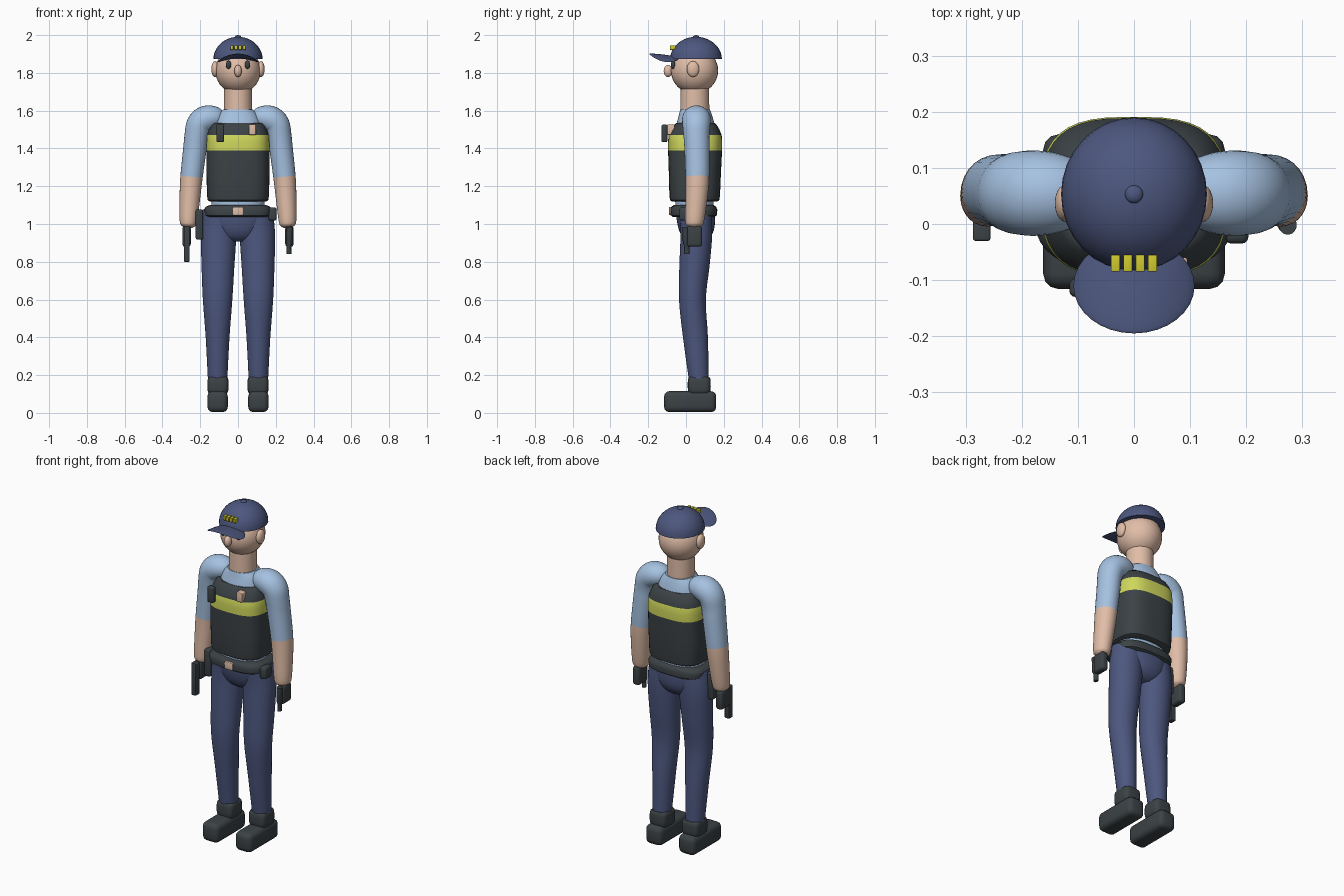
import bpy, bmesh, math
from mathutils import Vector

cube = bpy.data.objects.get("Cube")
if cube:
    bpy.data.objects.remove(cube, do_unlink=True)


def material(name, rgb):
    col = [(c / 255) ** 2.2 for c in rgb] + [1]
    m = bpy.data.materials.new(name)
    m.use_nodes = True
    m.diffuse_color = col
    m.node_tree.nodes["Principled BSDF"].inputs["Base Color"].default_value = col
    return m


SKIN = material("skin", (224, 188, 166))
SHIRT = material("shirt_blue", (164, 192, 224))
NAVY = material("navy_cloth", (78, 88, 126))
DARK = material("dark_gear", (62, 68, 71))
YELLOW = material("reflective_yellow", (206, 214, 92))
GOLD = material("gold_trim", (206, 200, 50))


def finish(name, bm, mats, rule=None, angle=40):
    """Turn a bmesh into a smooth object; rule picks a material from a face centre."""
    bmesh.ops.recalc_face_normals(bm, faces=bm.faces)
    for f in bm.faces:
        f.material_index = rule(f.calc_center_median()) if rule else 0
    me = bpy.data.meshes.new(name)
    bm.to_mesh(me)
    bm.free()
    for m in mats:
        me.materials.append(m)
    ob = bpy.data.objects.new(name, me)
    bpy.context.collection.objects.link(ob)
    bpy.ops.object.select_all(action='DESELECT')
    ob.select_set(True)
    bpy.context.view_layer.objects.active = ob
    bpy.ops.object.shade_smooth_by_angle(angle=math.radians(angle))
    return ob


def skin_rings(rings):
    bm = bmesh.new()
    loops = [[bm.verts.new(p) for p in ring] for ring in rings]
    n = len(loops[0])
    for a, b in zip(loops, loops[1:]):
        for i in range(n):
            j = (i + 1) % n
            bm.faces.new((a[i], a[j], b[j], b[i]))
    bm.faces.new(loops[0])
    bm.faces.new(loops[-1])
    return bm


def smooth_rows(rows, steps=4):
    """Catmull-Rom pass through the section rows."""
    pts = [rows[0]] + list(rows) + [rows[-1]]
    out = []
    for a, b, c, d in zip(pts, pts[1:], pts[2:], pts[3:]):
        for k in range(steps):
            t = k / steps
            out.append([0.5 * (2 * q + (r - p) * t + (2 * p - 5 * q + 4 * r - s) * t * t
                               + (3 * q - p - 3 * r + s) * t ** 3)
                        for p, q, r, s in zip(a, b, c, d)])
    return out + [list(rows[-1])]


def loft(name, rows, mats, power=2.0, rule=None, n=40, angle=40):
    """Stack of horizontal rounded sections: z, centre x, centre y, half x, half y."""
    def rnd(v):
        return math.copysign(abs(v) ** (2 / power), v)
    turn = [2 * math.pi * i / n for i in range(n)]
    rings = [[(cx + hx * rnd(math.cos(a)), cy + hy * rnd(math.sin(a)), z) for a in turn]
             for z, cx, cy, hx, hy in rows]
    return finish(name, skin_rings(rings), mats, rule, angle)


def ball(name, loc, radii, mat, cut=False, bend=None):
    bm = bmesh.new()
    bmesh.ops.create_uvsphere(bm, u_segments=32, v_segments=20, radius=1)
    if cut:
        geom = bm.verts[:] + bm.edges[:] + bm.faces[:]
        bmesh.ops.bisect_plane(bm, geom=geom, plane_co=(0, 0, 0), plane_no=(0, 0, -1),
                               clear_outer=True)
        bmesh.ops.holes_fill(bm, edges=[e for e in bm.edges if e.is_boundary])
    for v in bm.verts:
        v.co = Vector(loc) + Vector([c * r for c, r in zip(v.co, radii)])
        if bend:
            v.co.z += bend(v.co)
    return finish(name, bm, [mat])


def block(name, lo, hi, mat, bevel=0.005):
    bm = bmesh.new()
    bmesh.ops.create_cube(bm, size=1)
    for v in bm.verts:
        v.co = [(a + b) / 2 + c * (b - a) for a, b, c in zip(lo, hi, v.co)]
    if bevel:
        bmesh.ops.bevel(bm, geom=bm.edges[:], offset=bevel, segments=3, profile=0.5,
                        affect='EDGES')
    return finish(name, bm, [mat])


def arm(name, side):
    """Bent tube: x, z, y, radius."""
    path = smooth_rows([
        (.085, 1.545, .055, .025), (.1, 1.553, .055, .052), (.135, 1.56, .055, .066),
        (.175, 1.553, .055, .071), (.205, 1.525, .055, .069), (.219, 1.47, .055, .064),
        (.228, 1.4, .058, .062), (.246, 1.25, .06, .059), (.254, 1.15, .056, .055),
        (.262, 1.02, .046, .047), (.264, .99, .044, .036), (.265, .976, .043, .008)])
    rings = []
    for i, (x, z, y, r) in enumerate(path):
        a, b = path[max(i - 1, 0)], path[min(i + 1, len(path) - 1)]
        t = Vector((b[0] - a[0], 0, b[1] - a[1])).normalized()
        across = Vector((-t.z, 0, t.x))
        ring = []
        for k in range(28):
            w = 2 * math.pi * k / 28
            p = Vector((x, y, z)) + across * r * math.cos(w)
            p.y += 1.07 * r * math.sin(w)
            p.x *= side
            ring.append(p)
        rings.append(ring)
    finish(name, skin_rings(rings), [SHIRT, SKIN], lambda c: int(c.z < 1.25))


# Head, face and neck
ball("head", (0, .045, 1.812), (.12, .125, .122), SKIN)
ball("nose", (0, -.095, 1.81), (.02, .023, .032), SKIN)
loft("neck", [(1.56, 0, .047, .075, .077), (1.72, 0, .047, .073, .075)], [SKIN])

# Cap
ball("cap_crown", (0, .053, 1.873), (.13, .137, .118), NAVY, cut=True)
ball("cap_button", (0, .053, 1.99), (.016, .016, .01), NAVY)
ball("cap_brim", (0, -.11, 1.9), (.108, .085, .007), NAVY,
     bend=lambda c: -2.6 * c.x ** 2 - .13 * (c.y + .195))
for i in range(4):
    x = (i - 1.5) * .022
    block("cap_trim", (x - .008, -.085, 1.922), (x + .008, -.055, 1.946), GOLD, .002)

# Shirt and vest
loft("shirt", smooth_rows([
    (1.07, 0, .045, .14, .1), (1.2, 0, .045, .14, .105), (1.45, 0, .048, .14, .115),
    (1.53, 0, .05, .125, .1), (1.575, 0, .05, .108, .088), (1.605, 0, .048, .08, .079)]),
    [SHIRT], power=2.3)
loft("vest", [
    (1.118, 0, .046, .148, .118), (1.126, 0, .046, .16, .13), (1.15, 0, .046, .164, .134),
    (1.27, 0, .047, .167, .138), (1.39, 0, .048, .167, .143), (1.43, 0, .048, .167, .143),
    (1.47, 0, .048, .164, .141), (1.5, 0, .049, .154, .128), (1.525, 0, .05, .142, .112),
    (1.536, 0, .05, .13, .1)],
    [DARK, YELLOW], power=3, rule=lambda c: int(1.39 < c.z < 1.47))
block("radio", (-.115, -.13, 1.433), (-.073, -.098, 1.527), DARK, .01)
block("chest_badge", (.057, -.1, 1.472), (.095, -.06, 1.527), SKIN, .004)

# Hips and belt
loft("hips", smooth_rows([
    (.908, 0, .055, .06, .045), (.93, 0, .055, .1, .072), (.97, 0, .055, .13, .093),
    (1.03, 0, .052, .155, .102), (1.09, 0, .05, .16, .1)]), [NAVY], power=2.3)
loft("belt", [
    (1.036, 0, .041, .155, .108), (1.046, 0, .041, .175, .122), (1.075, 0, .041, .18, .125),
    (1.092, 0, .041, .17, .118), (1.1, 0, .041, .15, .105)], [DARK], power=3)
block("belt_buckle", (-.027, -.09, 1.047), (.027, -.06, 1.091), SKIN, .004)
block("holster", (-.224, 0, .917), (-.185, .07, 1.078), DARK, .01)
block("belt_pouch", (.162, -.035, 1.018), (.204, .03, 1.088), DARK, .012)

# Paired parts
for side, label in ((1, "left"), (-1, "right")):
    s = side
    ball(label + "_eye", (s * .05, -.068, 1.843), (.014, .012, .022), DARK)
    ball(label + "_ear", (s * .122, .037, 1.82), (.019, .033, .042), SKIN)
    arm(label + "_arm", s)
    loft(label + "_leg", smooth_rows([
        (1.08, s * .095, .05, .088, .085), (.95, s * .102, .055, .094, .084),
        (.78, s * .106, .045, .087, .08), (.6, s * .108, .034, .078, .071),
        (.4, s * .108, .05, .063, .066), (.17, s * .108, .068, .051, .052)]), [NAVY])
    loft(label + "_boot_cuff", smooth_rows([
        (.1, s * .106, .07, .045, .05), (.12, s * .106, .07, .055, .06),
        (.175, s * .106, .07, .055, .06), (.19, s * .106, .07, .046, .052)], 3),
        [DARK], power=4)
    block(label + "_shoe", (s * .108 - .054, -.116, .004), (s * .108 + .054, .16, .115),
          DARK, .028)
    block(label + "_glove", (s * .272 - .022, .005, .88), (s * .272 + .022, .085, .99),
          DARK, .014)

# Items held in the hands
block("sidearm", (-.287, -.03, .8), (-.256, .006, .99), DARK, .004)
loft("hand_torch", [(.842, .27, .004, .012, .014), (.885, .27, .004, .012, .014),
                    (.9, .272, .0, .016, .017), (.985, .274, -.002, .016, .017)], [DARK], n=20)
